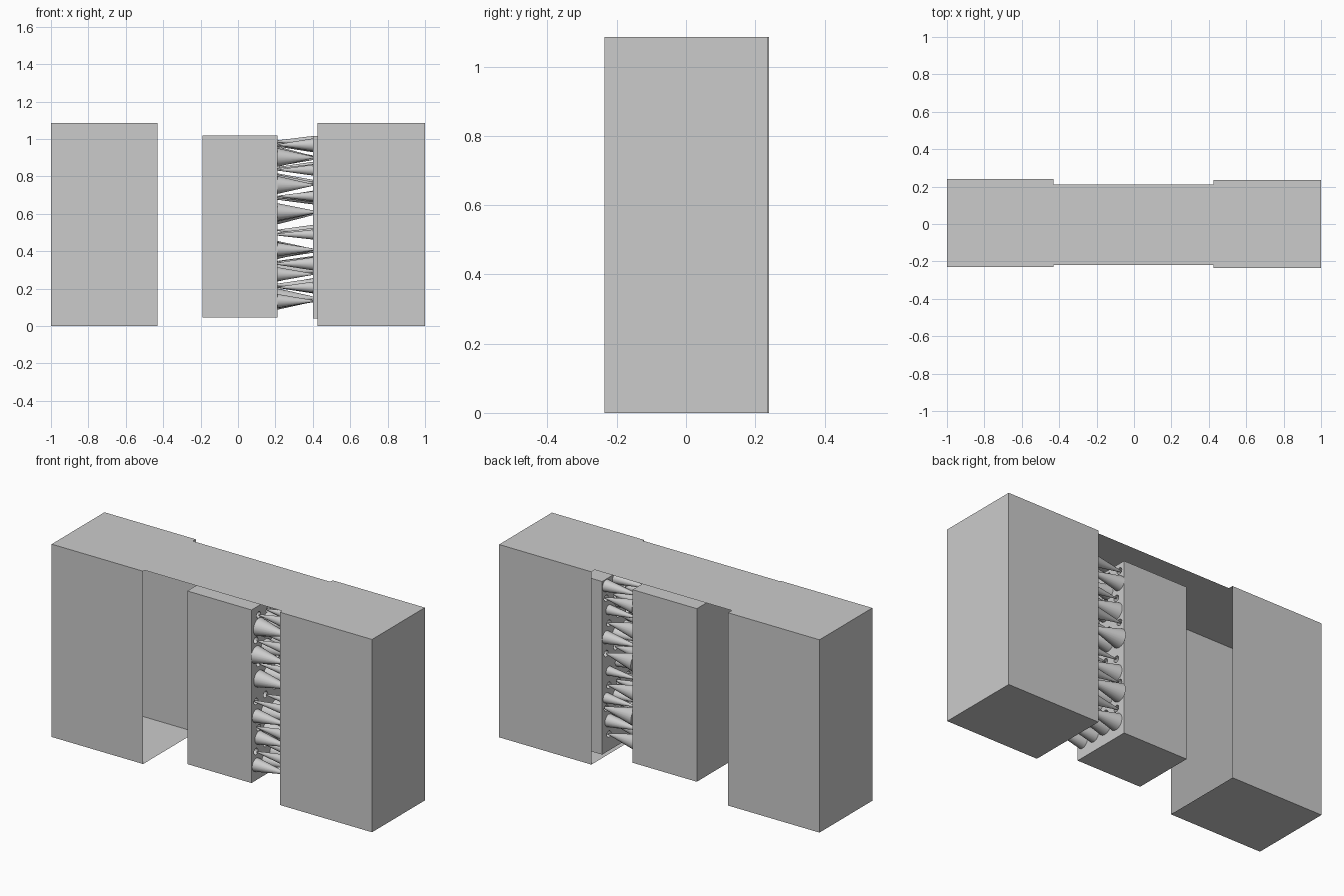
import bpy, bmesh, math, random
from mathutils import Matrix

if "Cube" in bpy.data.objects:
    bpy.data.objects.remove(bpy.data.objects["Cube"])

random.seed(4)


def finish(bm, name):
    mesh = bpy.data.meshes.new(name)
    bm.to_mesh(mesh)
    bm.free()
    obj = bpy.data.objects.new(name, mesh)
    bpy.context.scene.collection.objects.link(obj)
    return obj


def box(name, x, y, z, open_side=0):
    """Box from ranges; open_side (+1/-1) removes the face on that x side."""
    bm = bmesh.new()
    bmesh.ops.create_cube(bm, size=1)
    if open_side:
        bm.normal_update()
        gone = [f for f in bm.faces if f.normal.x * open_side > 0.9]
        bmesh.ops.delete(bm, geom=gone, context='FACES')
    for v in bm.verts:
        v.co = [r[0] + (c + 0.5) * (r[1] - r[0]) for c, r in zip(v.co, (x, y, z))]
    return finish(bm, name)


# Hollow housings, open toward the middle
box("left_housing", (-1, -0.43), (-0.23, 0.24), (0, 1.086), 1)
box("right_housing", (0.425, 1), (-0.235, 0.235), (0, 1.086), -1)

# Thin sheet bridging the top
bm = bmesh.new()
bm.faces.new([bm.verts.new((x, y, 1.088)) for x, y in
              ((-0.81, -0.22), (0.78, -0.22), (0.78, 0.21), (-0.81, 0.21))])
finish(bm, "top_sheet")

# Pressing blocks: one pushed out, one retracted in the right housing
left_block = box("left_press_block", (-0.19, 0.21), (-0.18, 0.175), (0.045, 1.02))
right_block = box("right_press_block", (0.40, 0.80), (-0.18, 0.175), (0.04, 1.015))


def spikes(name, base_x, direction, rows, radii, target, target_x):
    """Rows of cones along x, with small sockets in the facing block."""
    bm, holes = bmesh.new(), bmesh.new()
    turn = Matrix.Rotation(direction * math.pi / 2, 4, 'Y')
    for i, z in enumerate(rows):
        for k in range(4):
            y = -0.128 + k * 0.085 + (0.012 if i % 2 else -0.012)
            zz = z + random.uniform(-0.012, 0.012)
            r, length = random.uniform(*radii), random.uniform(0.185, 0.22)
            spot = Matrix.Translation((base_x + direction * length / 2, y, zz))
            bmesh.ops.create_cone(bm, cap_ends=True, segments=20, radius1=r,
                                  radius2=0.003, depth=length, matrix=spot @ turn)
            bmesh.ops.create_cone(holes, cap_ends=True, segments=16, radius1=0.018,
                                  radius2=0.018, depth=0.08,
                                  matrix=Matrix.Translation((target_x, y, zz)) @ turn)
    obj = finish(bm, name)
    bpy.ops.object.select_all(action='DESELECT')
    obj.select_set(True)
    bpy.context.view_layer.objects.active = obj
    bpy.ops.object.shade_smooth_by_angle(angle=math.radians(35))
    cutter = finish(holes, name + "_socket_cutter")
    cutter.hide_render = True
    cutter.hide_set(True)
    mod = target.modifiers.new("sockets", 'BOOLEAN')
    mod.operation, mod.solver, mod.object = 'DIFFERENCE', 'EXACT', cutter


spikes("left_spikes", 0.212, 1, [0.14, 0.285, 0.40, 0.60, 0.765, 0.905],
       (0.035, 0.055), right_block, 0.40)
spikes("right_spikes", 0.402, -1, [0.215, 0.335, 0.50, 0.69, 0.84, 0.975],
       (0.025, 0.036), left_block, 0.21)
